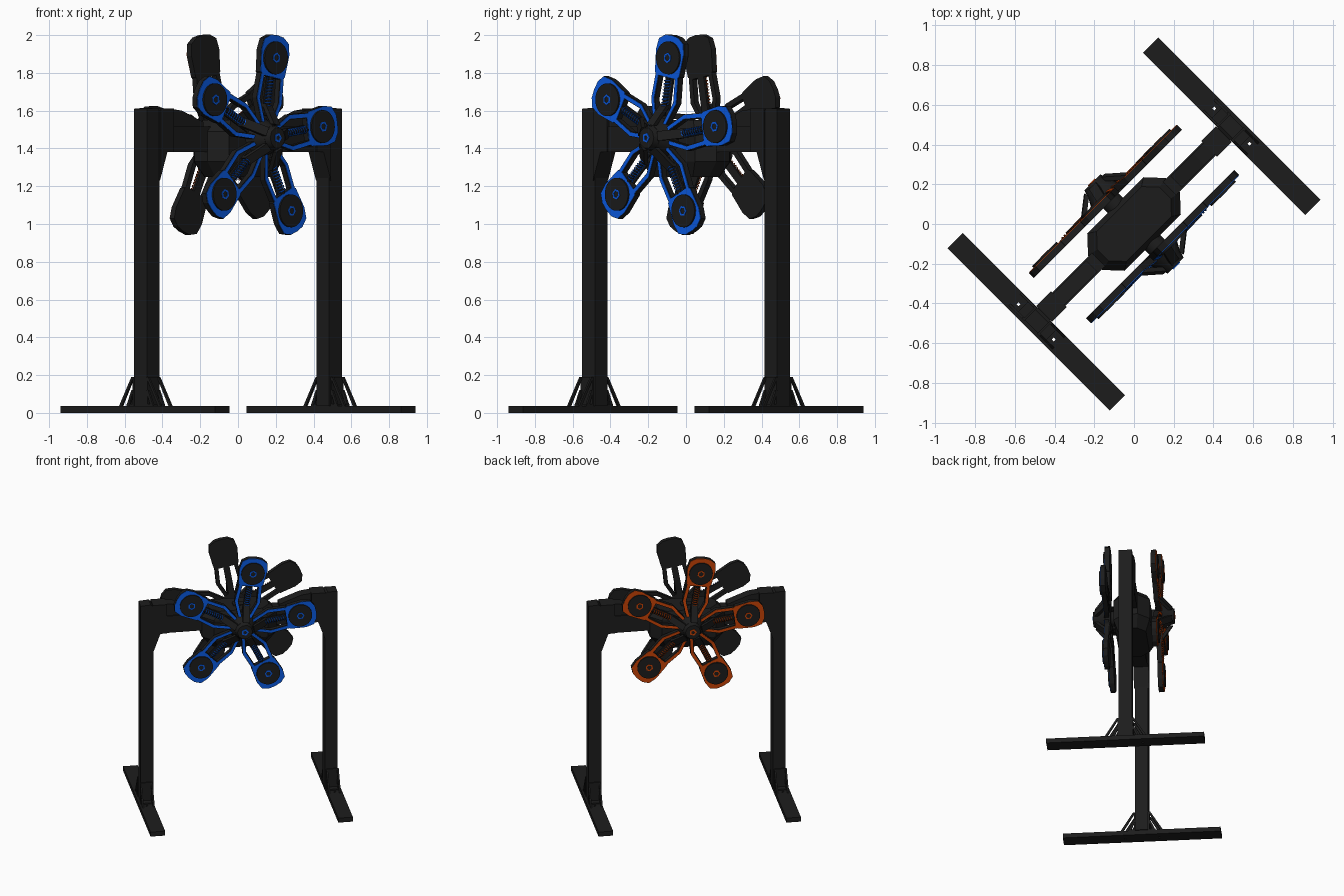
import bpy, bmesh
from math import sin, cos, pi, radians
from mathutils import Matrix, Vector

cube = bpy.data.objects.get("Cube")
if cube:
    bpy.data.objects.remove(cube)


def material(name, rgb):
    m = bpy.data.materials.new(name)
    m.use_nodes = True
    m.diffuse_color = (*rgb, 1)
    m.node_tree.nodes["Principled BSDF"].inputs["Base Color"].default_value = (*rgb, 1)
    return m


DARK = material("charcoal", (0.012, 0.012, 0.012))
BLUE = material("blue", (0.003, 0.108, 0.8))
ORANGE = material("orange", (0.6, 0.058, 0.002))
TURN = Matrix.Rotation(pi / 4, 4, 'Z')     # the whole stand sits diagonally
UPRIGHT = Matrix.Rotation(pi / 2, 4, 'X')  # draws profiles in the x-z plane
ID = Matrix.Identity(4)
round_parts = []


def finish(name, bm, mat, matrix=ID, smooth=False):
    bmesh.ops.recalc_face_normals(bm, faces=bm.faces)
    mesh = bpy.data.meshes.new(name)
    bm.to_mesh(mesh)
    bm.free()
    mesh.materials.append(mat)
    ob = bpy.data.objects.new(name, mesh)
    ob.matrix_world = TURN @ matrix
    bpy.context.collection.objects.link(ob)
    if smooth:
        round_parts.append(ob)


def prism(bm, pts, lo, hi, m=ID, top=1.0):
    """Extrude a 2D outline from lo to hi, scaling the upper end by top."""
    a = [bm.verts.new(m @ Vector((x, y, lo))) for x, y in pts]
    b = [bm.verts.new(m @ Vector((x * top, y * top, hi))) for x, y in pts]
    bm.faces.new(a)
    bm.faces.new(b)
    n = len(pts)
    for i in range(n):
        j = (i + 1) % n
        bm.faces.new((a[i], a[j], b[j], b[i]))


def box(bm, x0, x1, y0, y1, z0, z1):
    prism(bm, [(x0, y0), (x1, y0), (x1, y1), (x0, y1)], z0, z1)


def circle(r, n, x=0):
    return [(x + r * cos(2 * pi * i / n), r * sin(2 * pi * i / n)) for i in range(n)]


def ring(bm, x, r_in, r_out, n, z0, z1):
    inner, outer = circle(r_in, n, x), circle(r_out, n, x)
    for i in range(n):
        j = (i + 1) % n
        prism(bm, [inner[i], outer[i], outer[j], inner[j]], z0, z1)


def strip(bm, path, width, z0, z1):
    """Bar along (x, y, lift) points, offset sideways in y."""
    rows = []
    for x, y, lift in path:
        rows.append([bm.verts.new((x, y + s * width / 2, z + lift))
                     for s, z in ((-1, z0), (1, z0), (1, z1), (-1, z1))])
    for p, q in zip(rows, rows[1:]):
        for i in range(4):
            j = (i + 1) % 4
            bm.faces.new((p[i], p[j], q[j], q[i]))
    bm.faces.new(rows[0])
    bm.faces.new(rows[-1])


def mirror_y(half):
    return half + [(x, -y) for x, y in reversed(half) if y]


# Stand: one leg on each end of the crossbar
for side, label in ((0, "left"), (pi, "right")):
    spin = Matrix.Rotation(side, 4, 'Z')
    # foot with a pair of small bolt holes
    bm = bmesh.new()
    for s in (-1, 1):
        for a, b in ((0, 0.118), (0.132, 0.578)):
            lo, hi = sorted((s * a, s * b))
            box(bm, 0.642, 0.75, lo, hi, 0, 0.036)
        lo, hi = sorted((s * 0.118, s * 0.132))
        box(bm, 0.642, 0.69, lo, hi, 0, 0.036)
        box(bm, 0.704, 0.75, lo, hi, 0, 0.036)
    finish(label + "_foot", bm, DARK, spin)
    # post with chamfered inner top edge
    bm = bmesh.new()
    prism(bm, [(0.635, 0.036), (0.73, 0.036), (0.73, 1.61), (0.655, 1.615), (0.635, 1.6)],
          -0.048, 0.048, UPRIGHT)
    finish(label + "_post", bm, DARK, spin)
    # base collar and diagonal braces
    bm = bmesh.new()
    for s in (-1, 1):
        lo, hi = sorted((s * 0.045, s * 0.1))
        box(bm, 0.645, 0.735, lo, hi, 0.034, 0.046)
        lo, hi = sorted((s * 0.045, s * 0.056))
        box(bm, 0.645, 0.735, lo, hi, 0.04, 0.19)
        for x in (0.65, 0.73):
            m = Matrix.Translation((x, 0, 0)) @ Matrix.Rotation(pi / 2, 4, 'Z') @ UPRIGHT
            for z, reach in ((0.19, 0.155), (0.12, 0.1)):
                prism(bm, [(s * 0.048, z), (s * 0.063, z), (s * reach, 0.036), (s * (reach - 0.02), 0.036)],
                      -0.006, 0.006, m)
    finish(label + "_base_braces", bm, DARK, spin)
    # bracket joining post and crossbar, with a tapering spine
    bm = bmesh.new()
    prism(bm, [(0.64, 1.23), (0.64, 1.612), (0.535, 1.612), (0.535, 1.38), (0.585, 1.38)],
          -0.056, 0.056, UPRIGHT)
    prism(bm, [(0.54, 1.39), (0.54, 1.61), (0.46, 1.6), (0.3, 1.54), (0.3, 1.39)],
          -0.04, 0.04, UPRIGHT)
    finish(label + "_bracket", bm, DARK, spin)

bm = bmesh.new()
box(bm, -0.64, 0.64, -0.048, 0.048, 1.38, 1.515)
finish("crossbar", bm, DARK)

# Central housing: elongated octagon with tapered top and bottom
corner = [(0.277, 0.05), (0.2, 0.133)]
octagon = corner + [(-x, y) for x, y in reversed(corner)]
octagon = octagon + [(-x, -y) for x, y in octagon]
bm = bmesh.new()
prism(bm, octagon, 1.33, 1.49)
prism(bm, octagon, 1.49, 1.55, top=0.8)
prism(bm, octagon, 1.33, 1.25, top=0.76)
box(bm, -0.04, 0.04, -0.03, 0.03, 1.545, 1.557)
finish("housing", bm, DARK)

HEAD = mirror_y([(0.325, 0.07), (0.34, 0.093), (0.46, 0.106), (0.52, 0.094), (0.547, 0.05), (0.552, 0)])


def blade(label, m, accent):
    # solid head, flat rails, spring tray and the ramp that climbs to the hub
    bm = bmesh.new()
    prism(bm, HEAD, 0, 0.034)
    for s in (-1, 1):
        strip(bm, [(0.35, s * 0.072, 0), (0.2, s * 0.083, 0), (0.08, s * 0.036, 0.012)], 0.028, 0, 0.034)
    strip(bm, [(0.34, 0, 0), (0.1, 0, 0)], 0.046, 0, 0.012)
    strip(bm, [(0.18, 0, 0), (0.07, 0, 0.085)], 0.05, 0.005, 0.034)
    finish(label + "_frame", bm, DARK, m)
    # coloured facing on head and rails
    bm = bmesh.new()
    face = [(0.435 + (x - 0.435) * 0.98, y * 0.98) for x, y in HEAD]
    prism(bm, face, 0.033, 0.037)
    for s in (-1, 1):
        strip(bm, [(0.335, s * 0.073, 0), (0.2, s * 0.084, 0), (0.08, s * 0.037, 0.012)], 0.02, 0.033, 0.037)
    ring(bm, 0.43, 0.018, 0.028, 6, 0.046, 0.05)
    finish(label + "_facing", bm, accent, m)
    # round weight on the head
    bm = bmesh.new()
    prism(bm, circle(0.087, 32, 0.43), 0.03, 0.047)
    finish(label + "_weight", bm, DARK, m, True)
    # damper rod with coil spring
    bm = bmesh.new()
    rod = Matrix.Translation((0, 0, 0.026)) @ Matrix.Rotation(pi / 2, 4, 'Y')
    prism(bm, circle(0.013, 10), 0.12, 0.33, rod)
    finish(label + "_damper", bm, DARK, m, True)
    bm = bmesh.new()
    turns, steps, prev = 9, 10, None
    for i in range(turns * steps + 1):
        t = 2 * pi * i / steps
        x = 0.17 + 0.15 * i / (turns * steps)
        cur = []
        for k in range(4):
            r = 0.018 + 0.003 * sin(k * pi / 2)
            cur.append(bm.verts.new((x + 0.003 * cos(k * pi / 2), r * cos(t), 0.026 + r * sin(t))))
        if prev:
            for k in range(4):
                j = (k + 1) % 4
                bm.faces.new((prev[k], prev[j], cur[j], cur[k]))
        prev = cur
    finish(label + "_spring", bm, accent, m, True)


# Two five-bladed rotors, one on each face of the housing
for side, accent, label in ((0, BLUE, "front"), (pi, ORANGE, "back")):
    base = Matrix.Rotation(side, 4, 'Z') @ Matrix.Translation((0, -0.165, 1.456)) @ UPRIGHT
    for k in range(5):
        blade(f"{label}_blade_{k + 1}", base @ Matrix.Rotation(radians(8 + 72 * k), 4, 'Z'), accent)
    bm = bmesh.new()
    prism(bm, circle(0.055, 24), -0.05, 0.02)
    prism(bm, circle(0.11, 20), 0.0, 0.1, top=0.6)
    prism(bm, circle(0.07, 10), 0.09, 0.132, top=0.8)
    finish(label + "_hub", bm, DARK, base, True)
    bm = bmesh.new()
    ring(bm, 0, 0.014, 0.027, 5, 0.131, 0.136)
    finish(label + "_hub_ring", bm, accent, base)

# Soft shading on round parts
bpy.ops.object.select_all(action='DESELECT')
for ob in round_parts:
    ob.select_set(True)
bpy.context.view_layer.objects.active = round_parts[0]
bpy.ops.object.shade_smooth_by_angle(angle=radians(35))
bpy.ops.object.select_all(action='DESELECT')
